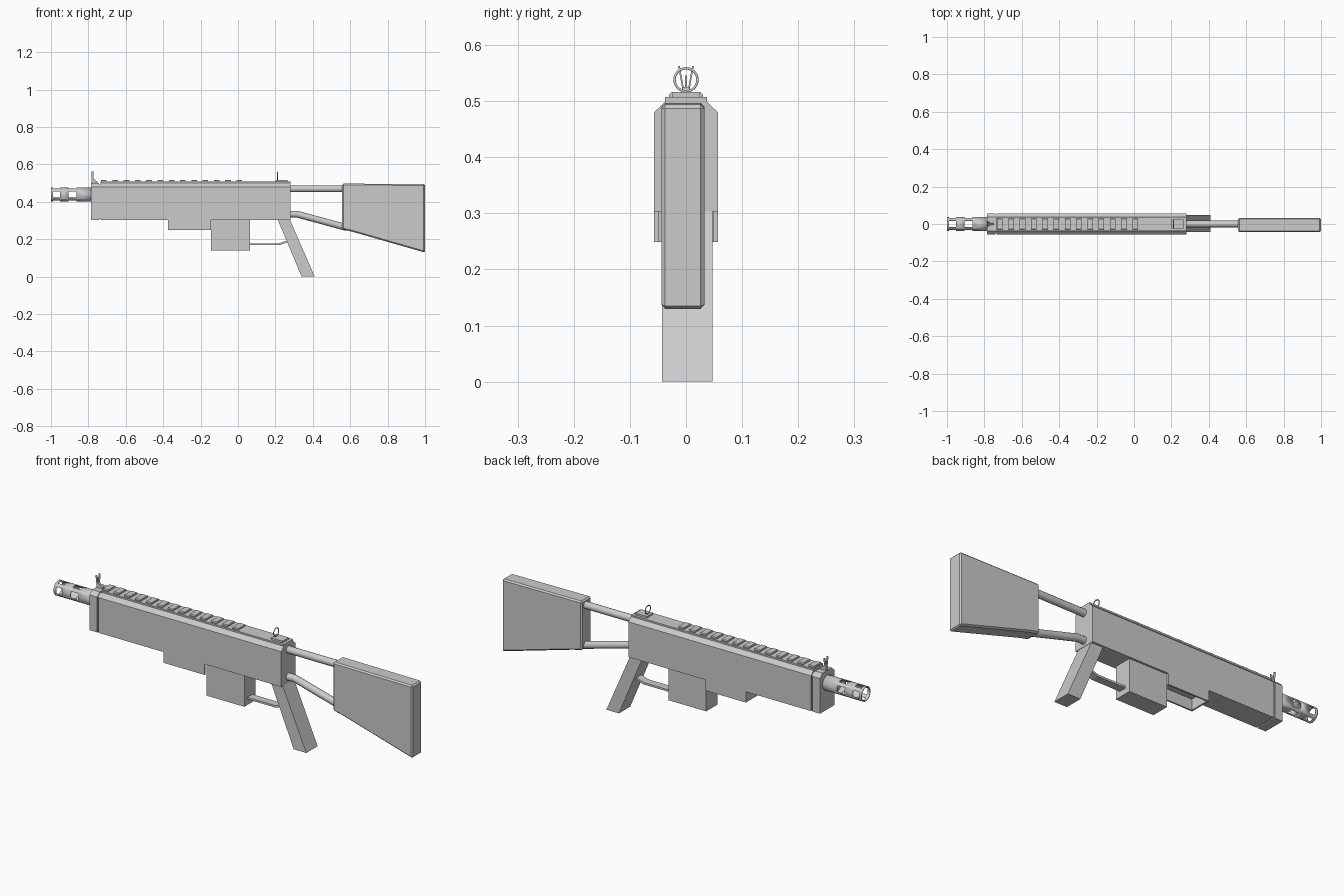
import bpy, bmesh, math
from mathutils import Vector

if "Cube" in bpy.data.objects:
    bpy.data.objects.remove(bpy.data.objects["Cube"])


def make(name, bm):
    bmesh.ops.recalc_face_normals(bm, faces=bm.faces)
    mesh = bpy.data.meshes.new(name)
    bm.to_mesh(mesh)
    bm.free()
    ob = bpy.data.objects.new(name, mesh)
    bpy.context.collection.objects.link(ob)
    return ob


def prism(name, pts, a, b, axis, bevel=0):
    """Extrude a profile: (y, z) points along x, or (x, z) points along y."""
    bm = bmesh.new()
    to3d = (lambda p, t: (t, p[0], p[1])) if axis == 'x' else (lambda p, t: (p[0], t, p[1]))
    face = bm.faces.new([bm.verts.new(to3d(p, a)) for p in pts])
    new = bmesh.ops.extrude_face_region(bm, geom=[face])['geom']
    offset = Vector((b - a, 0, 0)) if axis == 'x' else Vector((0, b - a, 0))
    bmesh.ops.translate(bm, vec=offset, verts=[v for v in new if isinstance(v, bmesh.types.BMVert)])
    ob = make(name, bm)
    if bevel:
        mod = ob.modifiers.new("Bevel", 'BEVEL')
        mod.width, mod.segments = bevel, 1
    return ob


def box(name, x, y, z):
    return prism(name, [(x[0], z[0]), (x[1], z[0]), (x[1], z[1]), (x[0], z[1])], y[0], y[1], 'y')


def rod(name, pts, r, cyclic=False, res=4):
    cu = bpy.data.curves.new(name, 'CURVE')
    cu.dimensions = '3D'
    cu.bevel_depth, cu.bevel_resolution, cu.use_fill_caps = r, res, True
    sp = cu.splines.new('POLY')
    sp.points.add(len(pts) - 1)
    for p, co in zip(sp.points, pts):
        p.co = (*co, 1)
    sp.use_cyclic_u = cyclic
    ob = bpy.data.objects.new(name, cu)
    bpy.context.collection.objects.link(ob)
    return ob


# receiver body, recessed joint and front cap share one chamfered section
def section(inset=0):
    w, b, t = 0.057 - inset, 0.303 + inset, 0.499 - inset
    return [(-w, b), (w, b), (w, 0.48), (0.037, t), (-0.037, t), (-w, 0.48)]


prism("receiver_body", section(), -0.735, 0.28, 'x')
prism("receiver_joint", section(0.006), -0.75, -0.73, 'x')
prism("front_cap", section(), -0.785, -0.743, 'x')

# open-bottomed well ahead of the magazine
for side in (-1, 1):
    y = sorted((side * 0.057, side * 0.049))
    box("well_side", (-0.373, -0.145), y, (0.249, 0.304))
box("well_front", (-0.373, -0.365), (-0.057, 0.057), (0.249, 0.304))

# magazine and slanted grip
box("magazine", (-0.145, 0.065), (-0.043, 0.047), (0.14, 0.31))
prism("grip", [(0.21, 0.31), (0.275, 0.31), (0.41, 0), (0.34, 0)], -0.043, 0.047, 'y')

# trigger guard strip
prism("trigger_guard", [(0.06, 0.168), (0.222, 0.168), (0.262, 0.182), (0.262, 0.192),
                        (0.22, 0.178), (0.06, 0.178)], -0.018, 0.022, 'y')

# top rail with cross teeth
box("rail_base", (-0.735, 0.28), (-0.037, 0.037), (0.495, 0.507))
for i in range(13):
    x = -0.717 + i * 0.0603
    prism("rail_tooth", [(-0.03, 0.505), (0.03, 0.505), (0.03, 0.512), (0.026, 0.516),
                         (-0.026, 0.516), (-0.03, 0.512)], x - 0.015, x + 0.015, 'x')

# rear ring sight
box("rear_sight_base", (0.2, 0.265), (-0.025, 0.025), (0.505, 0.516))
rod("rear_sight_ring", [(0.212, 0.0205 * math.cos(a), 0.538 + 0.0205 * math.sin(a))
                        for a in (i * math.tau / 24 for i in range(24))], 0.0025, True, 1)

# front sight: base, centre post and two splayed ears
prism("front_sight_base", [(-0.783, 0.497), (-0.75, 0.497), (-0.75, 0.506), (-0.774, 0.525),
                           (-0.783, 0.525)], -0.006, 0.006, 'y')
box("front_sight_post", (-0.781, -0.776), (-0.002, 0.002), (0.52, 0.546))
for s in (-1, 1):
    prism("front_sight_ear", [(s * 0.003, 0.518), (s * 0.006, 0.518), (s * 0.014, 0.563),
                              (s * 0.011, 0.563)], -0.783, -0.773, 'x')

# stock rods
rod("upper_stock_rod", [(0.27, 0, 0.469), (0.58, 0, 0.469)], 0.018)
rod("lower_stock_rod", [(0.27, 0, 0.333), (0.318, 0, 0.333), (0.58, 0, 0.262)], 0.018)

# shoulder stock
prism("shoulder_stock", [(0.557, 0.497), (1.0, 0.494), (1.0, 0.128), (0.61, 0.24),
                         (0.557, 0.252)], -0.044, 0.033, 'y', 0.007)

# slotted muzzle tube: a ring grid with faces left out, then thickened
SEG, R, ZC = 24, 0.037, 0.438
stations = [-1.0, -0.988, -0.952, -0.906, -0.864, -0.775]
bm = bmesh.new()
rings = [[bm.verts.new((x, R * math.cos(j * math.tau / SEG), ZC + R * math.sin(j * math.tau / SEG)))
          for j in range(SEG)] for x in stations]
for i in range(len(stations) - 1):
    for j in range(SEG):
        if i in (1, 3) and (j + 2) % 6 < 4:
            continue
        k = (j + 1) % SEG
        bm.faces.new((rings[i][j], rings[i][k], rings[i + 1][k], rings[i + 1][j]))
muzzle = make("slotted_muzzle", bm)
mod = muzzle.modifiers.new("Thickness", 'SOLIDIFY')
mod.thickness, mod.offset = 0.005, -1
bpy.context.view_layer.objects.active = muzzle
muzzle.select_set(True)
bpy.ops.object.shade_smooth_by_angle(angle=math.radians(35))
rod("inner_barrel", [(-0.84, 0, ZC), (-0.775, 0, ZC)], 0.034)
